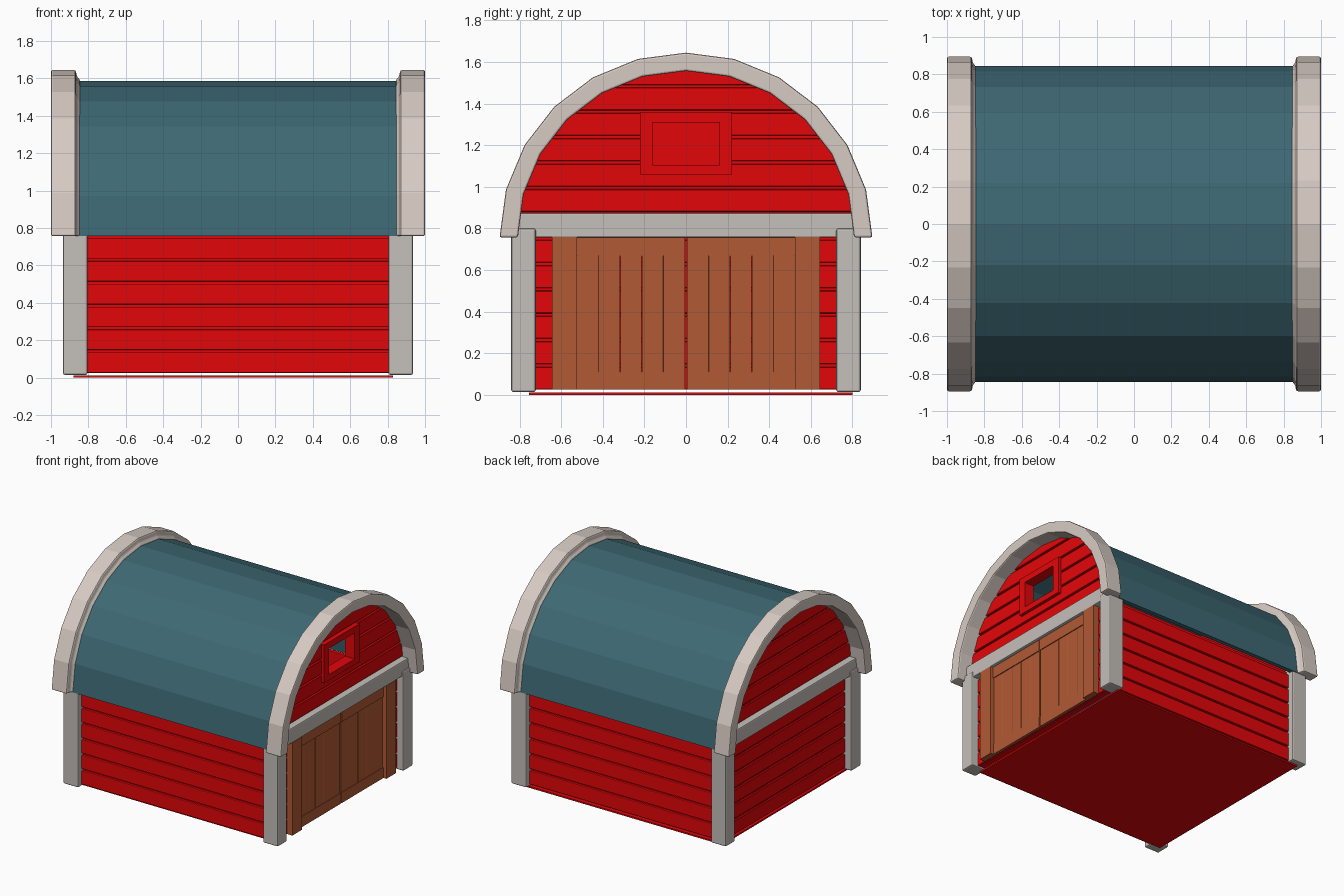
import bpy, bmesh, math

if "Cube" in bpy.data.objects:
    bpy.data.objects.remove(bpy.data.objects["Cube"])

CZ = 0.757                      # height of the arch centre
PITCH, GAP, Z0 = 0.122, 0.013, 0.026


def mat(name, rgb):
    m = bpy.data.materials.new(name)
    m.diffuse_color = [(c / 255) ** 2.2 for c in rgb] + [1]
    m.use_nodes = True
    m.node_tree.nodes["Principled BSDF"].inputs["Base Color"].default_value = m.diffuse_color
    return m


RED = mat("red_paint", (226, 14, 18))
TEAL = mat("teal_roofing", (64, 104, 115))
WOOD = mat("brown_wood", (176, 90, 55))
TRIM = mat("trim_grey", (196, 190, 184))
ARCH = mat("arch_trim", (214, 202, 194))


def finish(bm, name, material, bevel=0.0):
    bmesh.ops.recalc_face_normals(bm, faces=bm.faces)
    me = bpy.data.meshes.new(name)
    bm.to_mesh(me)
    bm.free()
    ob = bpy.data.objects.new(name, me)
    bpy.context.collection.objects.link(ob)
    if material:
        me.materials.append(material)
    if bevel:
        b = ob.modifiers.new("bevel", 'BEVEL')
        b.width, b.segments = bevel, 2
        b.limit_method, b.angle_limit = 'ANGLE', math.radians(30)
    return ob


def prism(bm, pts, x0, x1):
    """Extrude a y,z outline along x."""
    a = [bm.verts.new((x0, y, z)) for y, z in pts]
    b = [bm.verts.new((x1, y, z)) for y, z in pts]
    n = len(pts)
    bm.faces.new(a)
    bm.faces.new(b)
    for i in range(n):
        bm.faces.new((a[i], a[(i + 1) % n], b[(i + 1) % n], b[i]))


def box(bm, x, y, z):
    prism(bm, [(y[0], z[0]), (y[1], z[0]), (y[1], z[1]), (y[0], z[1])], x[0], x[1])


def boxes(name, material, parts, bevel=0.0):
    bm = bmesh.new()
    for p in parts:
        box(bm, *p)
    return finish(bm, name, material, bevel)


def mir(s, a, b):
    return tuple(sorted((s * a, s * b)))


def sweep(name, section, material, bevel=0.0):
    """Sweep a closed section (x, y radius, z radius) over a 12-sided half circle."""
    bm = bmesh.new()
    rings = []
    for i in range(13):
        t = math.pi * i / 12
        rings.append([bm.verts.new((x, ry * math.cos(t), CZ + rz * math.sin(t)))
                      for x, ry, rz in section])
    n = len(section)
    for r, q in zip(rings, rings[1:]):
        for k in range(n):
            bm.faces.new((r[k], r[(k + 1) % n], q[(k + 1) % n], q[k]))
    bm.faces.new(rings[0])
    bm.faces.new(rings[-1])
    return finish(bm, name, material, bevel)


def half_width(z):
    r = 0.815
    return 0.79 if z < CZ else min(0.805, math.sqrt(max(r * r - (z - CZ) ** 2, 1e-6)))


def wall_outline(z0, z1, n):
    zs = [z0 + (z1 - z0) * i / n for i in range(n + 1)]
    return ([(half_width(z), z) for z in zs] +
            [(-half_width(z), z) for z in reversed(zs)])


# Floor
boxes("floor", RED, [((-0.88, 0.83), (-0.755, 0.80), (0, 0.012))])

# Roof shell and the two end arches
sweep("roof", [(-0.855, 0.845, 0.83), (0.855, 0.845, 0.83),
               (0.855, 0.81, 0.80), (-0.855, 0.81, 0.80)], TEAL)
for s, side in ((1, "right"), (-1, "left")):
    sweep(side + "_arch", [(s * x, r + 0.008, r) for x, r in
                           ((1.0, 0.80), (1.0, 0.888), (0.868, 0.888), (0.86, 0.85),
                            (0.845, 0.838), (0.845, 0.80))], ARCH, 0.012)

# Long side walls: lapped boards over a backing sheet
for s, side in ((-1, "front"), (1, "back")):
    parts = [((-0.85, 0.85), mir(s, 0.74, 0.772), (Z0, 0.78))]
    parts += [((-0.85, 0.85), mir(s, 0.774, 0.795),
               (Z0 + k * PITCH, Z0 + (k + 1) * PITCH - GAP)) for k in range(6)]
    boxes(side + "_siding", RED, parts, 0.005)

# End walls, with a window opening on the right end only
cutter = boxes("window_cutter", None, [((0.7, 1.1), (-0.16, 0.16), (1.105, 1.31))])
cutter.hide_render = True


def cut(ob):
    m = ob.modifiers.new("window", 'BOOLEAN')
    m.object, m.operation, m.solver = cutter, 'DIFFERENCE', 'EXACT'
    bpy.context.view_layer.objects.active = ob
    bpy.ops.object.modifier_apply(modifier=m.name)


for s, side in ((1, "right"), (-1, "left")):
    backing = bmesh.new()
    prism(backing, wall_outline(Z0, 1.568, 30), s * 0.82, s * 0.857)
    sheet = finish(backing, side + "_wall_backing", RED)
    boards = bmesh.new()
    for k in range(13):
        z0 = Z0 + k * PITCH
        prism(boards, wall_outline(z0, min(z0 + PITCH - GAP, 1.568), 6 if k > 5 else 1),
              s * 0.859, s * 0.88)
    planks = finish(boards, side + "_siding", RED)
    if s > 0:
        frame = boxes("window_frame", RED, [((0.85, 0.905), (-0.22, 0.22), (1.06, 1.36))])
        for ob in (sheet, planks, frame):
            cut(ob)
    b = planks.modifiers.new("bevel", 'BEVEL')
    b.width, b.limit_method, b.angle_limit = 0.005, 'ANGLE', math.radians(50)

    # Cross beam under the gable and corner posts
    boxes(side + "_beam", TRIM, [(mir(s, 0.84, 0.925), (-0.805, 0.805), (0.757, 0.875))], 0.008)
    for t, end in ((-1, "front"), (1, "back")):
        boxes(f"{end}_{side}_post", TRIM,
              [(mir(s, 0.805, 0.935), mir(t, 0.722, 0.84), (0.014, 0.80))], 0.01)
bpy.data.objects.remove(cutter)

# Double doors on the right end
for t, end in ((-1, "front"), (1, "back")):
    parts = [((0.865, 0.895), mir(t, 0.005 + 0.104 * k, 0.005 + 0.104 * (k + 1) - 0.001),
              (0.028, 0.757)) for k in range(5)]
    boxes(end + "_door_planks", WOOD, parts, 0.002)
    boxes(end + "_door_rails", WOOD,
          [((0.866, 0.902), mir(t, 0.005, 0.526), (0.668, 0.758)),
           ((0.866, 0.899), mir(t, 0.005, 0.526), (0.027, 0.11))])
    boxes(end + "_door_stile", WOOD, [((0.866, 0.925), mir(t, 0.525, 0.645), (0.027, 0.758))])
